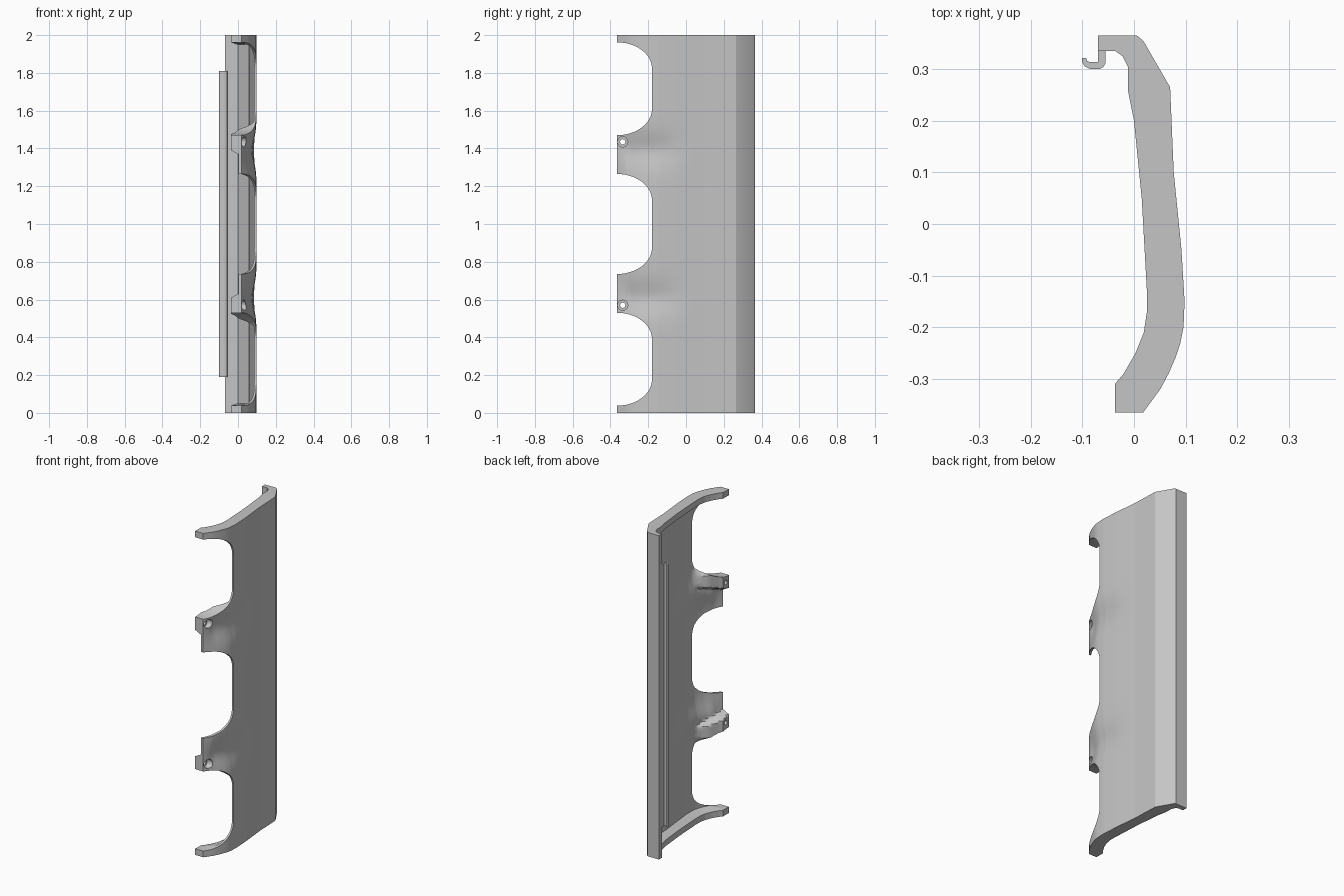
import bpy, bmesh, math

cube = bpy.data.objects.get("Cube")
if cube:
    bpy.data.objects.remove(cube)

grey = bpy.data.materials.new("light_grey")
grey.use_nodes = True
grey.diffuse_color = (0.56, 0.56, 0.56, 1)
grey.node_tree.nodes["Principled BSDF"].inputs["Base Color"].default_value = (0.56, 0.56, 0.56, 1)

# Section curves as (y, x) pairs, from the clip edge to the tab edge
OUTER = [(0.365, 0.006), (0.355, 0.018), (0.265, 0.07), (0.1, 0.077), (-0.05, 0.092),
         (-0.15, 0.098), (-0.2, 0.096), (-0.23, 0.09), (-0.26, 0.08), (-0.29, 0.067),
         (-0.32, 0.051), (-0.365, 0.018)]
RIB = [(0.335, -0.036), (0.325, -0.022), (0.305, -0.012), (0.26, -0.012), (0.2, 0),
       (0.05, 0.015), (-0.13, 0.025), (-0.17, 0.025), (-0.21, 0.019), (-0.25, 0.003),
       (-0.29, -0.02), (-0.31, -0.037), (-0.365, -0.037)]
PANEL = [(0.335, 0), (0.26, 0.053), (0.1, 0.062), (-0.05, 0.078), (-0.13, 0.086),
         (-0.2, 0.085), (-0.23, 0.077), (-0.26, 0.066), (-0.32, 0.034), (-0.365, 0.002)]


def sample(curve, y):
    for (y0, x0), (y1, x1) in zip(curve, curve[1:]):
        if y >= y1 - 1e-6:
            return x0 + (x1 - x0) * (y0 - y) / (y0 - y1)
    return curve[-1][1]


def loft(name, loops):
    """Skin a list of equal-length closed loops and cap both ends."""
    bm = bmesh.new()
    rings = [[bm.verts.new(p) for p in loop] for loop in loops]
    for a, b in zip(rings, rings[1:]):
        for i in range(len(a)):
            j = (i + 1) % len(a)
            bm.faces.new((a[i], a[j], b[j], b[i]))
    bm.faces.new(rings[0])
    bm.faces.new(rings[-1])
    bmesh.ops.recalc_face_normals(bm, faces=bm.faces)
    mesh = bpy.data.meshes.new(name)
    bm.to_mesh(mesh)
    bm.free()
    mesh.materials.append(grey)
    ob = bpy.data.objects.new(name, mesh)
    bpy.context.collection.objects.link(ob)
    return ob


def cut(target, cutter):
    cutter.hide_render = True
    mod = target.modifiers.new(cutter.name, 'BOOLEAN')
    mod.operation = 'DIFFERENCE'
    mod.solver = 'EXACT'
    mod.object = cutter
    bpy.context.view_layer.objects.active = target
    bpy.ops.object.modifier_apply(modifier=mod.name)
    bpy.data.objects.remove(cutter)


def smoothstep(a, b, v):
    t = min(1, max(0, (v - a) / (b - a)))
    return t * t * (3 - 2 * t)


STEPS = 30
out_ys = sorted({y for y, _ in OUTER} | {0.265 - 0.63 * i / STEPS for i in range(STEPS)}, reverse=True)
in_ys = sorted({y for y, _ in RIB + PANEL} | {0.2 - 0.565 * i / STEPS for i in range(STEPS)},
               reverse=True)


def valley(y, h):
    """Depth of the hollow that runs from each tab into the panel."""
    fade = smoothstep(-0.365, -0.29, y) * (1 - smoothstep(-0.22, 0.05, y))
    return 0.024 * math.exp(-((h - 0.39) / 0.085) ** 2) * fade


def pad(y, h):
    """Weight of the thick screw pad, which narrows towards the panel."""
    start = 0.37 + 0.3 * (y + 0.365)
    return (smoothstep(start, start + 0.02, h) * (1 - smoothstep(0.5, 0.54, h))
            * (1 - smoothstep(-0.25, -0.17, y)))


def section(z):
    h = abs(z - 1)
    end_rib = smoothstep(0.95, 0.962, h)
    loop = [(-0.07, 0.335, z), (-0.07, 0.365, z)]
    loop += [(sample(OUTER, y) - valley(y, h), y, z) for y in out_ys]
    for y in reversed(in_ys):
        w = max(end_rib, pad(y, h))
        thin = sample(PANEL, y) - valley(y, h)
        loop.append((thin * (1 - w) + sample(RIB, y) * w, y, z))
    return loop


# Thin curved panel with end ribs and tab pads
half = [0, 0.1, 0.2, 0.25, 0.29, 0.32, 0.35, 0.37, 0.38, 0.39, 0.4, 0.41, 0.42, 0.43, 0.44,
        0.46, 0.48, 0.5, 0.52, 0.54, 0.57, 0.6, 0.66, 0.8, 0.95, 0.956, 0.962, 1]
heights = sorted({1 + s * h for h in half for s in (-1, 1)})
panel = loft("curved_panel", [section(z) for z in heights])

# Three rounded bays leave the end arms and the two tabs
for low, high in ((0.038, 0.53), (0.735, 1.265), (1.47, 1.962)):
    edge = [(-0.5, low), (-0.5, high)]
    for sign, base in ((-1, high), (1, low)):
        arc = []
        for i in range(13):
            a = math.pi / 2 * i / 12
            arc.append((-0.365 + 0.185 * math.sin(a),
                        base + sign * 0.14 * (1 - math.cos(a))))
        edge += arc if sign < 0 else arc[::-1]
    cut(panel, loft("bay_cutter", [[(x, y, z) for y, z in edge] for x in (-0.2, 0.2)]))

# Screw holes with counterbores in the tabs
for z in (0.57, 1.435):
    for radius, x0, x1 in ((0.014, -0.1, 0.1), (0.027, 0.005, 0.11)):
        ring = [(radius * math.cos(k * math.pi / 12), radius * math.sin(k * math.pi / 12))
                for k in range(24)]
        cut(panel, loft("hole_cutter", [[(x, -0.335 + a, z + b) for a, b in ring]
                                        for x in (x0, x1)]))

# Hooked clip rail along the back edge
HOOK = [(-0.07, 0.34), (-0.055, 0.34), (-0.055, 0.312), (-0.059, 0.304), (-0.068, 0.3),
        (-0.084, 0.3), (-0.095, 0.305), (-0.101, 0.314), (-0.101, 0.322), (-0.093, 0.322),
        (-0.091, 0.316), (-0.086, 0.314), (-0.07, 0.314)]
rail = loft("clip_rail", [[(x, y, z) for x, y in HOOK] for z in (0.19, 1.81)])

for ob in (panel, rail):
    bpy.ops.object.select_all(action='DESELECT')
    ob.select_set(True)
    bpy.context.view_layer.objects.active = ob
    bpy.ops.object.shade_smooth_by_angle(angle=math.radians(25))
